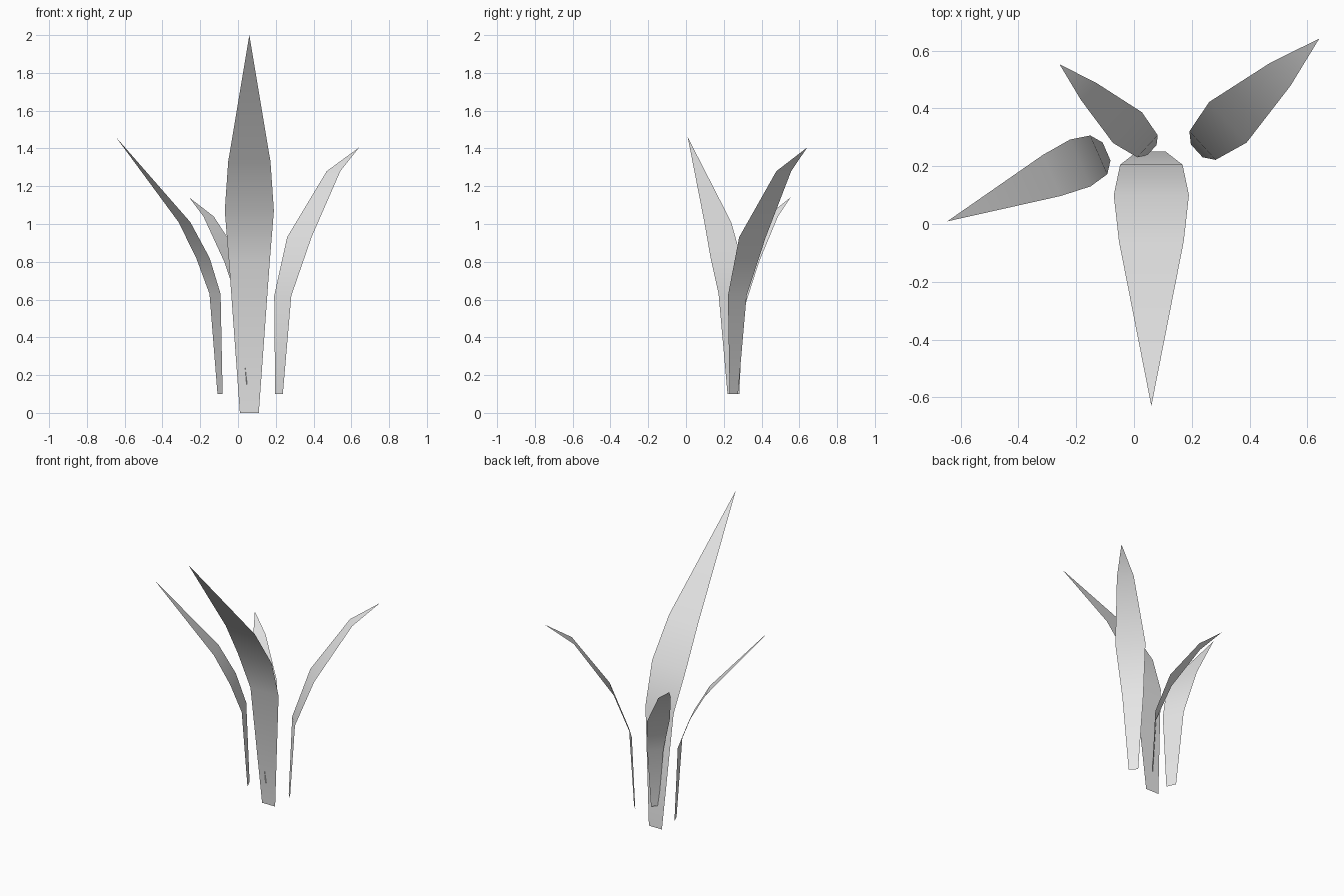
import bpy
import bmesh
from math import radians
from mathutils import Matrix, Vector

cube = bpy.data.objects.get("Cube")
if cube:
    bpy.data.objects.remove(cube)

# One plain grey for every leaf
grey = bpy.data.materials.new("leaf_grey")
grey.use_nodes = True
colour = (0.8, 0.8, 0.8, 1)
grey.diffuse_color = colour
grey.node_tree.nodes["Principled BSDF"].inputs["Base Color"].default_value = colour


def leaf(name, base, heading, rows):
    """Thin blade; rows are (outward reach, height, half width), the last is the tip."""
    place = Matrix.Translation((*base, 0)) @ Matrix.Rotation(radians(heading), 4, "Z")
    bm = bmesh.new()
    pairs = []
    for reach, height, half in rows:
        sides = (half, -half) if half else (0,)
        pairs.append([bm.verts.new(place @ Vector((reach, s, height))) for s in sides])
    for low, high in zip(pairs, pairs[1:]):
        bm.faces.new(low[::-1] + high)
    # Turn the normals to the inner, upper side
    bm.normal_update()
    for face in bm.faces:
        if face.normal.z < 0:
            face.normal_flip()
    mesh = bpy.data.meshes.new(name)
    bm.to_mesh(mesh)
    bm.free()
    mesh.materials.append(grey)
    mesh.shade_smooth()
    obj = bpy.data.objects.new(name, mesh)
    bpy.context.collection.objects.link(obj)


# Tall leaf bending to the front
leaf("front_leaf", (0.06, 0.25), 270,
     [(0, 0, 0.05), (0.045, 0.8, 0.108), (0.15, 1.07, 0.13),
      (0.31, 1.33, 0.112), (0.88, 2, 0)])

# Shorter leaves fanning out behind it
leaf("left_leaf", (0.217, 0.253), 42.5,
     [(0, 0.1, 0.03), (0.027, 0.62, 0.067), (0.146, 0.93, 0.0955),
      (0.392, 1.28, 0.053), (0.575, 1.405, 0)])
leaf("right_leaf", (-0.095, 0.251), 203.7,
     [(0, 0.1, 0.034), (0.029, 0.63, 0.073), (0.099, 0.82, 0.0885),
      (0.206, 1.01, 0.0775), (0.602, 1.46, 0)])
leaf("back_leaf", (0.0615, 0.255), 137,
     [(0, 0.15, 0.024), (0.02, 0.55, 0.052), (0.115, 0.8, 0.073),
      (0.297, 1.04, 0.04), (0.437, 1.14, 0)])
